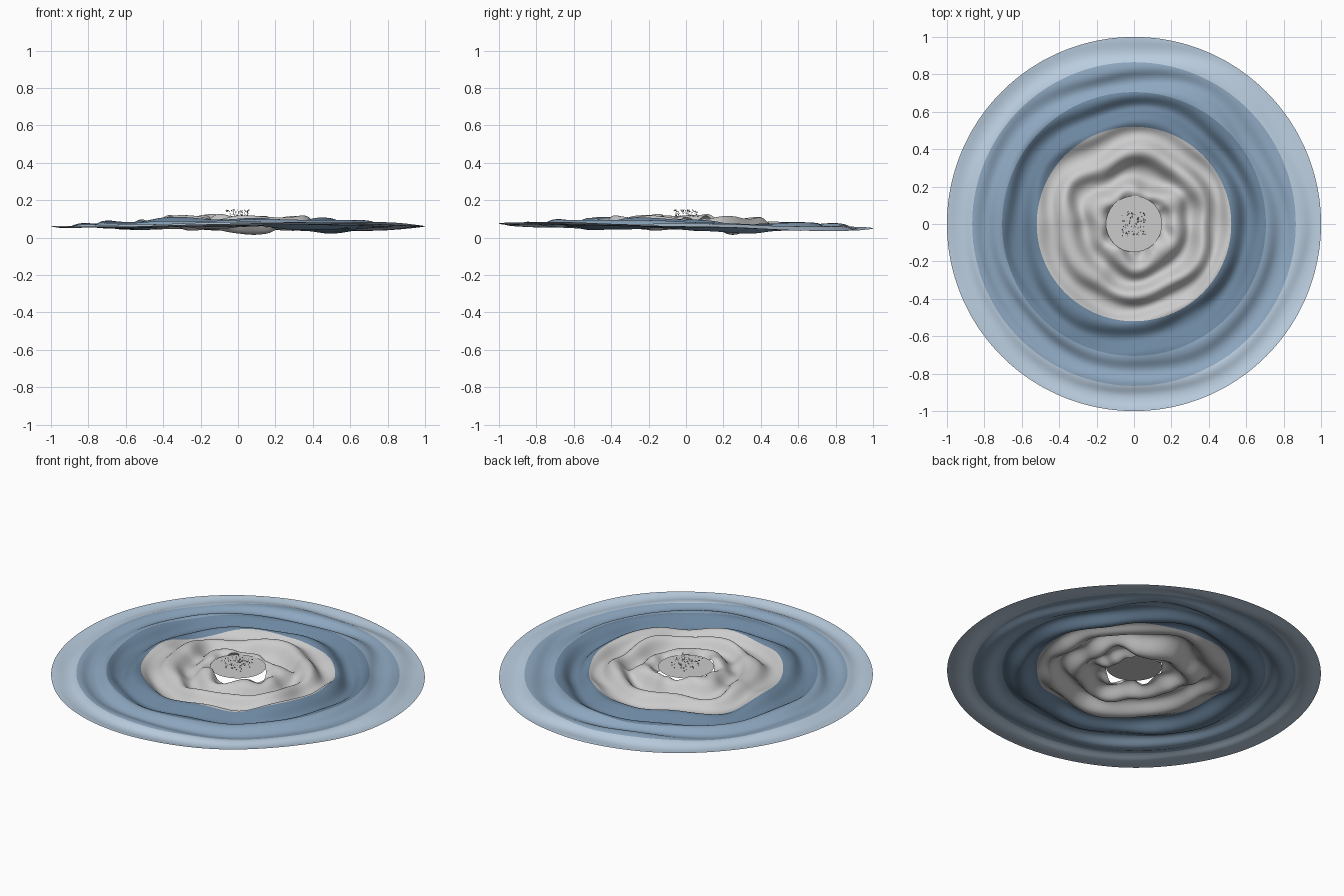
import bpy, bmesh, random
from math import sin, cos, pi, exp, tanh
from mathutils import Matrix, Vector, noise

if "Cube" in bpy.data.objects:
    bpy.data.objects.remove(bpy.data.objects["Cube"])

random.seed(4)
SEG = 224


def height(r, t):
    """Rippled surface: concentric waves, calmer towards the rim."""
    calm = min(1.0, max(0.0, (1.0 - r) / 0.6))
    # Gentle dome with a bent rim
    base = (0.058 + 0.026 * calm + 0.012 * exp(-((r - 0.13) / 0.06) ** 2)
            - r ** 3 * (0.012 * sin(2 * t) + 0.013 * sin(t)))
    # Concentric ripples, bent by noise
    c, s = cos(t), sin(t)
    phase = 1.6 * noise.noise(Vector((c * 1.3, s * 1.3, r * 2.5)))
    ripple = sin(2 * pi * r / 0.165 + phase + 0.4 * sin(6 * t + 5 * r))
    swell = noise.noise(Vector((c * 1.8 + 5, s * 1.8, r * 6)))
    wave = (0.008 + 0.044 * calm) * tanh(0.55 * ripple + 0.9 * swell)
    # Two troughs on the +x +y side
    side = 0.5 + 0.5 * cos(t - pi / 4)
    dip = exp(-((r - 0.26) / 0.07) ** 2) + exp(-((r - 0.60) / 0.09) ** 2)
    return base + wave - 0.026 * dip * side


def finish(name, bm, color=None, smooth=True):
    me = bpy.data.meshes.new(name)
    bm.to_mesh(me)
    bm.free()
    ob = bpy.data.objects.new(name, me)
    bpy.context.collection.objects.link(ob)
    if color:
        mat = bpy.data.materials.new(name + "_color")
        mat.diffuse_color = (*color, 1)
        mat.use_nodes = True
        mat.node_tree.nodes["Principled BSDF"].inputs["Base Color"].default_value = mat.diffuse_color
        me.materials.append(mat)
    for f in me.polygons:
        f.use_smooth = smooth
    return ob


def ring(name, r0, r1, color=None):
    bm = bmesh.new()
    steps = max(6, round((r1 - r0) / 0.008))
    loops = []
    for i in range(steps + 1):
        r = r0 + (r1 - r0) * i / steps
        loops.append([bm.verts.new((r * cos(a), r * sin(a), max(0.0, height(r, a))))
                      for a in (2 * pi * j / SEG for j in range(SEG))])
    for a, b in zip(loops, loops[1:]):
        for j in range(SEG):
            k = (j + 1) % SEG
            bm.faces.new((a[j], b[j], b[k], a[k]))
    return finish(name, bm, color)


# Rippled rings, inside out
ring("inner_foam_ring", 0.15, 0.52)
ring("deep_water_ring", 0.52, 0.705, (0.15, 0.24, 0.35))
ring("mid_water_ring", 0.705, 0.865, (0.27, 0.39, 0.53))
ring("outer_water_ring", 0.865, 1.0, (0.50, 0.62, 0.75))

# Flat centre disc
bm = bmesh.new()
bmesh.ops.create_circle(bm, cap_ends=True, segments=64, radius=0.15,
                        matrix=Matrix.Translation((0, 0, 0.105)))
finish("centre_disc", bm, smooth=False)

# Fine spray droplets over the centre
bm = bmesh.new()
for _ in range(80):
    pos = (random.uniform(-0.065, 0.065), random.uniform(-0.065, 0.065),
           random.uniform(0.108, 0.148))
    bmesh.ops.create_icosphere(bm, subdivisions=1, radius=random.uniform(0.002, 0.004),
                               matrix=Matrix.Translation(pos))
finish("spray_droplets", bm)
